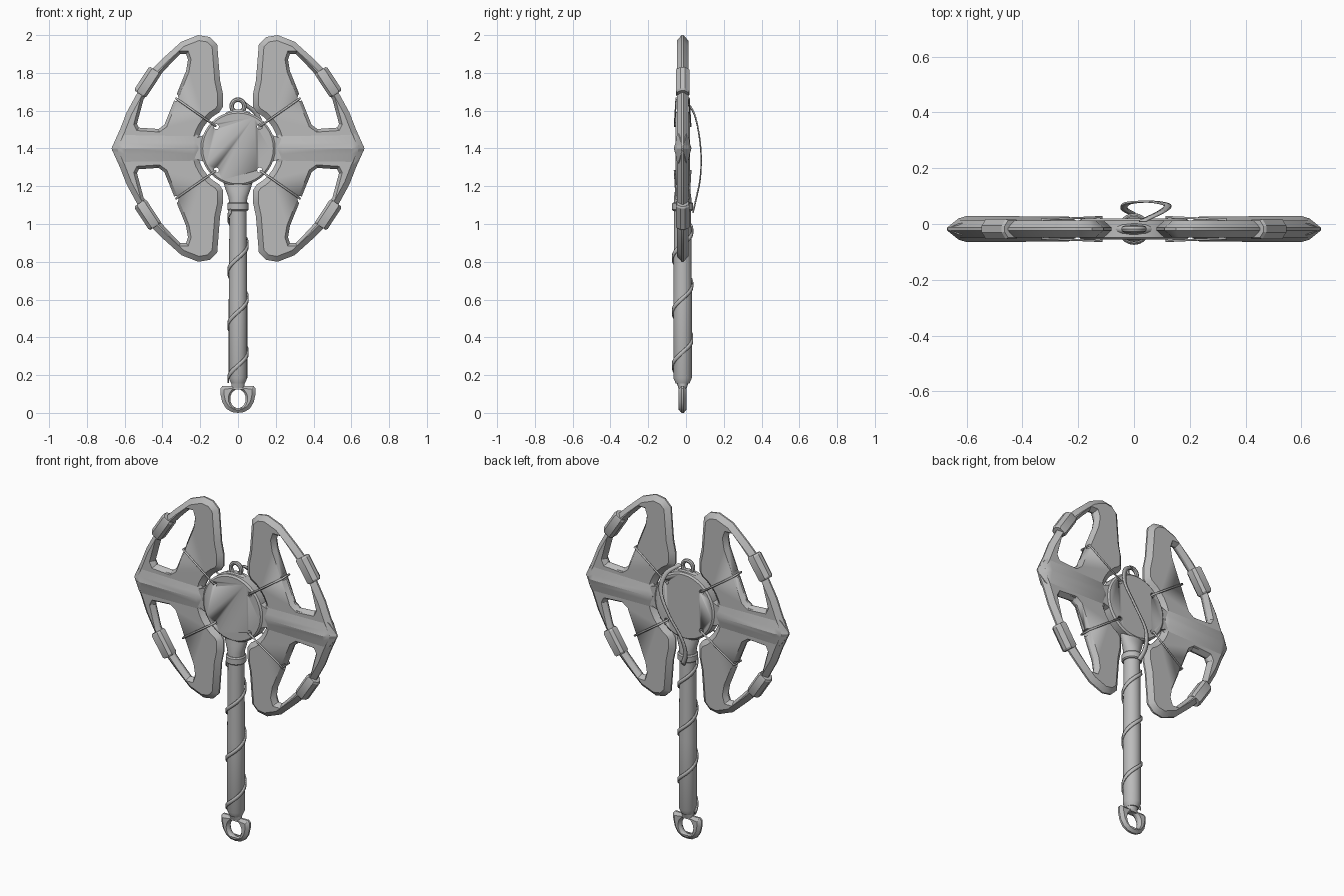
import bpy, bmesh
from math import cos, sin, pi, radians
from mathutils import Vector

if "Cube" in bpy.data.objects:
    bpy.data.objects.remove(bpy.data.objects["Cube"], do_unlink=True)

MID_Y, HUB_Z = -0.018, 1.4

steel = bpy.data.materials.new("grey_steel")
steel.use_nodes = True
steel.diffuse_color = (0.5, 0.5, 0.5, 1)
steel.node_tree.nodes["Principled BSDF"].inputs["Base Color"].default_value = (0.5, 0.5, 0.5, 1)


def select(ob):
    bpy.ops.object.select_all(action='DESELECT')
    bpy.context.view_layer.objects.active = ob
    ob.select_set(True)


def finish(name, bm, z=0.0, y=MID_Y, angle=30):
    bmesh.ops.recalc_face_normals(bm, faces=bm.faces)
    mesh = bpy.data.meshes.new(name)
    bm.to_mesh(mesh)
    bm.free()
    ob = bpy.data.objects.new(name, mesh)
    bpy.context.collection.objects.link(ob)
    ob.location = (0, y, z)
    mesh.materials.append(steel)
    select(ob)
    bpy.ops.object.shade_smooth_by_angle(angle=radians(angle))
    return ob


def bridge(bm, a, b):
    n = len(a)
    for i in range(n):
        bm.faces.new((a[i], a[(i + 1) % n], b[(i + 1) % n], b[i]))


def loft(name, rings, z=0.0):
    """Skin a list of point rings and cap both ends."""
    bm = bmesh.new()
    loops = [[bm.verts.new(p) for p in ring] for ring in rings]
    for a, b in zip(loops, loops[1:]):
        bridge(bm, a, b)
    bm.faces.new(loops[0])
    bm.faces.new(loops[-1])
    return finish(name, bm, z)


def turned(name, profile, sides=24, z=0.0, along_y=False, centre=(0, 0)):
    """Elliptical rings (height, rx, ry) along z, or along y."""
    rings = []
    for h, rx, ry in profile:
        ring = []
        for i in range(sides):
            a = 2 * pi * i / sides
            u, v = centre[0] + rx * cos(a), centre[1] + ry * sin(a)
            ring.append((u, h, v) if along_y else (u, v, h))
        rings.append(ring)
    return loft(name, rings, z)


def inset(loop, d):
    """Move a closed 2D loop to its left by d with mitred corners."""
    out, n = [], len(loop)
    for i in range(n):
        p = Vector(loop[i])
        e1 = (p - Vector(loop[i - 1])).normalized()
        e2 = (Vector(loop[(i + 1) % n]) - p).normalized()
        n1, n2 = Vector((-e1.y, e1.x)), Vector((-e2.y, e2.x))
        out.append(p + (n1 + n2) * d / max(0.4, 1 + n1.dot(n2)))
    return out


def plate(name, loops, half, edge, z=0.0):
    """Chamfered plate; loops are (points, chamfer), solid on their left."""
    bm = bmesh.new()
    caps = ([], [])
    for pts, chamfer in loops:
        inner = inset(pts, chamfer)
        rows = [[bm.verts.new((p[0], y, p[1])) for p in ring]
                for ring, y in ((inner, -half), (pts, -edge), (pts, edge), (inner, half))]
        for a, b in zip(rows, rows[1:]):
            bridge(bm, a, b)
        for cap, row in zip(caps, (rows[0], rows[-1])):
            cap += [bm.edges.get((row[i - 1], row[i])) for i in range(len(row))]
    for cap in caps:
        bmesh.ops.triangle_fill(bm, edges=cap, use_beauty=True)
    return finish(name, bm, z)


def cut(target, x, z, rx, rz):
    tool = turned("hole_cutter", [(-0.1, rx, rz), (0.1, rx, rz)], 10, HUB_Z, True, (x, z))
    tool.hide_render = True
    mod = target.modifiers.new("hole", 'BOOLEAN')
    mod.operation, mod.object = 'DIFFERENCE', tool
    select(target)
    bpy.ops.object.modifier_apply(modifier=mod.name)
    bpy.data.objects.remove(tool, do_unlink=True)


def ribbon(name, points, across, y=MID_Y):
    bm = bmesh.new()
    rows = [(bm.verts.new(p - across), bm.verts.new(p + across)) for p in points]
    for a, b in zip(rows, rows[1:]):
        bm.faces.new((a[0], a[1], b[1], b[0]))
    ob = finish(name, bm, 0, y)
    mod = ob.modifiers.new("thickness", 'SOLIDIFY')
    mod.thickness, mod.offset = 0.007, 0


def mirror_x(ob):
    ob.modifiers.new("mirror", 'MIRROR').use_mirror_merge = False


# Blades: chamfered outline with two windows, heights relative to the hub
upper = [(.65, .045), (.625, .1), (.59, .19), (.53, .3), (.455, .42), (.4, .475), (.3, .565),
         (.21, .6), (.15, .59), (.11, .55), (.095, .36), (.08, .29), (.08, .22), (.1, .19)]
upper += [(.215 * cos(radians(a)), .215 * sin(radians(a))) for a in (52, 42, 32, 22, 11)]
outline = [(.67, 0)] + upper + [(.215, 0)] + [(x, -z) for x, z in reversed(upper)]
window = [(.275, .5), (.305, .5), (.36, .445), (.42, .38), (.5, .26), (.535, .13),
          (.525, .11), (.42, .103), (.39, .125), (.275, .41), (.265, .47)]
lower_window = [(x, -z) for x, z in reversed(window)]
blade = plate("blades", [(outline, .028), (window, .016), (lower_window, .016)], .03, .005, HUB_Z)
for s in (1, -1):
    cut(blade, .328, s * .27, .013, .02)
mirror_x(blade)

# Raised ridge across the middle of each blade
side = [(.11, .024), (.07, .033), (.035, .038), (0, .047), (-.035, .038), (-.07, .033), (-.11, .024)]
section = side + [(-z, -y) for z, y in side]
ridge = loft("blade_ridges", [[(x, y * sy, z * sz) for z, y in section] for x, sz, sy in
             ((.21, .6, .7), (.235, .85, .95), (.6, .85, 1), (.63, .6, .8), (.668, .08, .1))], HUB_Z)
mirror_x(ridge)

# Sleeves clamped on the outer rims
along, out = Vector((.55, 0, -.835)), Vector((.835, 0, .55))
for s, word in ((1, "upper"), (-1, "lower")):
    rings = []
    for t, k in ((-.075, .85), (-.065, 1), (.065, 1), (.075, .85)):
        ring = []
        for u, y in ((-.036, -.02), (-.022, -.036), (.022, -.036), (.04, -.012),
                     (.04, .012), (.022, .036), (-.022, .036), (-.036, .02)):
            p = Vector((.477, 0, .35)) + along * t + out * u * k + Vector((0, y * k, 0))
            ring.append((p.x, p.y, s * p.z))
        rings.append(ring)
    mirror_x(loft(word + "_rim_sleeves", rings, HUB_Z))

# Hub disc with four cord holes, and its side tenons
hub = turned("hub_disc", [(-.038, .187, .187), (-.03, .197, .197), (.03, .197, .197),
                          (.038, .187, .187)], 40, HUB_Z, True)
for sx in (1, -1):
    for sz in (1, -1):
        cut(hub, sx * .115, sz * .115, .014, .014)
tenon = loft("hub_tenons", [[(x, y, z) for y, z in ((-.03, -h), (.03, -h), (.03, h), (-.03, h))]
                            for x, h in ((.17, .075), (.21, .06), (.24, .05))], HUB_Z)
mirror_x(tenon)

# Cords laced between hub and blades
cord = bpy.data.curves.new("lacing_cords", 'CURVE')
cord.dimensions, cord.bevel_depth, cord.bevel_resolution = '3D', .006, 1
for sx in (1, -1):
    for sz in (1, -1):
        spline = cord.splines.new('POLY')
        spline.points.add(3)
        spline.use_cyclic_u = True
        for p, (x, y, z) in zip(spline.points, ((.118, -.043, .118), (.328, -.034, .265),
                                                (.328, .034, .265), (.118, .043, .118))):
            p.co = (sx * x, y, sz * z, 1)
cords = bpy.data.objects.new("lacing_cords", cord)
cords.location = (0, MID_Y, HUB_Z)
cord.materials.append(steel)
bpy.context.collection.objects.link(cords)
select(cords)
bpy.ops.object.convert(target='MESH')

# Top eyelet and its foot
bpy.ops.mesh.primitive_torus_add(major_radius=.034, minor_radius=.012, major_segments=24,
                                 minor_segments=8, location=(0, MID_Y, 1.624), rotation=(pi / 2, 0, 0))
eyelet = bpy.context.object
eyelet.name = "top_eyelet"
eyelet.data.materials.append(steel)
bpy.ops.object.shade_smooth_by_angle(angle=radians(40))
turned("eyelet_foot", [(1.57, .08, .025), (1.592, .06, .022), (1.605, .03, .015)], 16)

# Handle, collar and flared neck
turned("handle", [(.155, .036, .036), (.185, .049, .049), (.6, .049, .049), (1.08, .045, .045)])
turned("handle_collar", [(1.07, .05, .05), (1.076, .056, .056), (1.108, .056, .056), (1.115, .05, .05)])
turned("flared_neck", [(1.1, .046, .046), (1.14, .05, .046), (1.18, .065, .04), (1.23, .08, .034)])

# Pommel ring
turned("pommel_stem", [(.125, .035, .02), (.17, .035, .035)], 16)
right_side = [(.032, .004), (.062, .022), (.083, .055), (.093, .1), (.093, .13), (.082, .143)]
pommel = [(0, 0)] + right_side + [(-x, z) for x, z in reversed(right_side)]
eye = [(.041 * cos(-2 * pi * i / 20), .075 + .05 * sin(-2 * pi * i / 20)) for i in range(20)]
plate("pommel_ring", [(pommel, .018), (eye, .01)], .021, .006)

# Strap wound up the handle
turns = []
for i in range(100):
    z = .17 + .9 * i / 99
    a = -pi / 2 + 2 * pi * (z - .25) / .285
    turns.append(Vector((.053 * cos(a), .053 * sin(a), z)))
ribbon("wound_strap", turns, Vector((0, 0, .013)))

# Loose strap bowing behind the hub up to the eyelet
keys = [Vector(p) for p in ((.03, .0, 1.66), (.03, .01, 1.64), (.1, .045, 1.58), (.12, .068, 1.48), (.06, .08, 1.36),
                            (-.02, .075, 1.24), (-.035, .055, 1.14), (.0, .034, 1.05), (.03, .02, 1.0))]
path = []
for a, b, c, d in zip(keys, keys[1:], keys[2:], keys[3:]):
    for i in range(6):
        t = i / 6
        path.append(.5 * (2 * b + (c - a) * t + (2 * a - 5 * b + 4 * c - d) * t * t
                          + (3 * b - a - 3 * c + d) * t ** 3))
ribbon("back_strap", path, Vector((.012, 0, .004)), 0)
